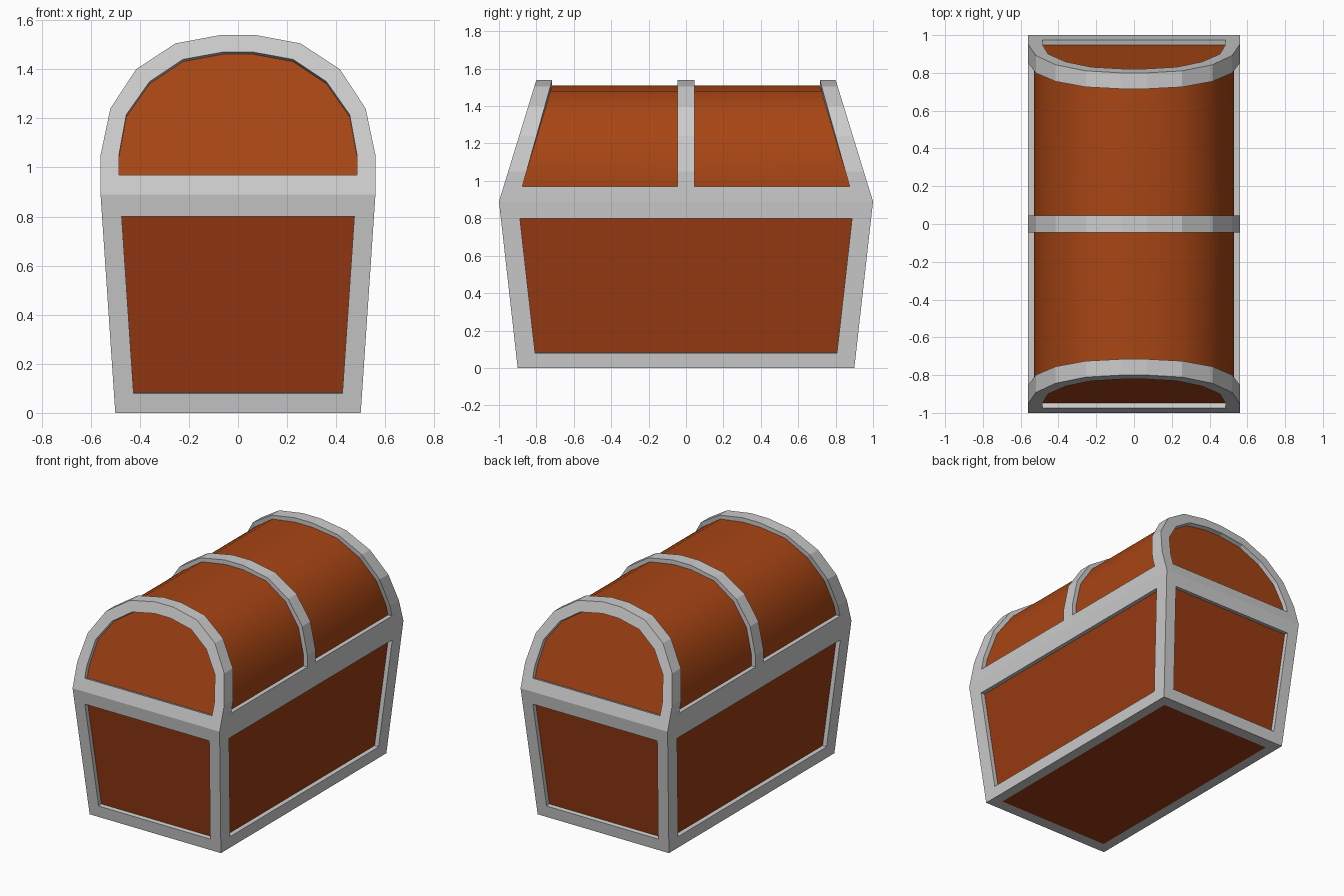
import bpy, bmesh, math
from mathutils import Vector, geometry

if "Cube" in bpy.data.objects:
    bpy.data.objects.remove(bpy.data.objects["Cube"])

SEAM, SINK = 0.89, 0.03


def build(name, faces, color=None, smooth=False):
    bm = bmesh.new()
    for pts in faces:
        bm.faces.new([bm.verts.new(p) for p in pts])
    bmesh.ops.remove_doubles(bm, verts=bm.verts[:], dist=0.0005)
    me = bpy.data.meshes.new(name)
    bm.to_mesh(me)
    bm.free()
    ob = bpy.data.objects.new(name, me)
    bpy.context.collection.objects.link(ob)
    if color:
        mat = bpy.data.materials.new(name + "_wood")
        mat.diffuse_color = color
        mat.use_nodes = True
        mat.node_tree.nodes["Principled BSDF"].inputs["Base Color"].default_value = mat.diffuse_color
        me.materials.append(mat)
    if smooth:
        bpy.ops.object.select_all(action='DESELECT')
        ob.select_set(True)
        bpy.context.view_layer.objects.active = ob
        bpy.ops.object.shade_smooth_by_angle(angle=math.radians(35))
    return ob


def turn(pts, s):
    # half turn about z when s is -1
    return [Vector((s * p[0], s * p[1], p[2])) for p in pts]


def panel(frame, wood, outer, inner, depth):
    # flat border, recess walls and sunken board
    n = geometry.normal(inner)
    sunk = [p - n * depth for p in inner]
    for i in range(len(outer)):
        j = (i + 1) % len(outer)
        frame.append([outer[i], outer[j], inner[j], inner[i]])
        if depth:
            frame.append([inner[i], inner[j], sunk[j], sunk[i]])
    wood.append(sunk)


# Tapered base: border frame and recessed boards
def half_x(z):
    return 0.5 + 0.06 * z / SEAM


def half_y(z):
    return 0.9 + 0.1 * z / SEAM


def base_side(along_x, z0, z1, edge):
    if along_x:
        return [(k * (half_x(z) - edge), -half_y(z), z)
                for k, z in ((-1, z0), (1, z0), (1, z1), (-1, z1))]
    return [(half_x(z), k * (half_y(z) - edge), z)
            for k, z in ((-1, z0), (1, z0), (1, z1), (-1, z1))]


base_frame, base_boards = [], []
for s in (1, -1):
    for along_x, edge in ((True, 0.08), (False, 0.102)):
        panel(base_frame, base_boards,
              turn(base_side(along_x, 0, SEAM, 0), s),
              turn(base_side(along_x, 0.08, 0.80, edge), s), SINK)


def floor(x, y):
    return [Vector(p) for p in ((-x, -y, 0), (-x, y, 0), (x, y, 0), (x, -y, 0))]


panel(base_frame, base_boards, floor(0.5, 0.9), floor(0.43, 0.82), 0)


# Arched lid profiles (x, z), mirrored over the top
def arch(half):
    return half + [(-x, z) for x, z in reversed(half)]


rim = arch([(.56, .97), (.56, 1.05), (.52, 1.24), (.415, 1.4), (.255, 1.505), (.068, 1.54)])
skin = arch([(.53, .97), (.53, 1.05), (.492, 1.227), (.394, 1.377), (.246, 1.48), (.066, 1.51)])
end_in = arch([(.485, .97), (.485, 1.05), (.455, 1.215), (.36, 1.35), (.225, 1.44), (.062, 1.47)])


def y_end(z):
    return -1 + (z - SEAM) * 0.2 / 0.65


def y_in(z):
    return -0.875 + (z - 0.97) * 0.28


def y_mid(z):
    return -0.045


def pt(profile, i, y):
    # depth follows the rim height, so skin and rim line up
    return (profile[i][0], y(rim[i][1]), profile[i][1])


def strip(profile, ya, yb):
    return [[pt(profile, i, ya), pt(profile, i, yb), pt(profile, i + 1, yb), pt(profile, i + 1, ya)]
            for i in range(len(profile) - 1)]


lid_frame, lid_skin, lid_ends = [], [], []
for s in (1, -1):
    # End arches
    outer = [(-.56, SEAM), (.56, SEAM)] + rim[1:-1]
    inner = [end_in[-1]] + end_in[:-1]
    panel(lid_frame, lid_ends,
          turn([(x, y_end(z), z) for x, z in outer], s),
          turn([(x, y_end(z), z) for x, z in inner], s), SINK)
    # Side rail under the arch
    half = [[(.56, -1, SEAM), (.56, 1, SEAM), (.56, -y_end(.97), .97), (.56, y_end(.97), .97)]]
    # End band and the walls of the recess
    half += strip(rim, y_end, y_in)
    for i in range(len(rim) - 1):
        for y, step in ((y_in, 1), (y_mid, -1)):
            half.append([pt(skin, i, y), pt(skin, i + 1, y), pt(rim, i + 1, y), pt(rim, i, y)][::step])
    n = len(rim) - 1
    half.append([pt(skin, 0, y_in), pt(rim, 0, y_in), pt(rim, 0, y_mid), pt(skin, 0, y_mid)])
    half.append([pt(rim, n, y_in), pt(skin, n, y_in), pt(skin, n, y_mid), pt(rim, n, y_mid)])
    lid_frame += [turn(f, s) for f in half]
    # Curved boards
    lid_skin += [turn(f, s) for f in strip(skin, y_in, y_mid)]

# Middle band
lid_frame += strip(rim, y_mid, lambda z: 0.045)

DARK = (0.31, 0.042, 0.006, 1)
LIGHT = (0.39, 0.06, 0.007, 1)
build("base_frame", base_frame)
build("base_boards", base_boards, DARK)
build("lid_frame", lid_frame)
build("lid_end_boards", lid_ends, LIGHT)
build("lid_curved_boards", lid_skin, LIGHT, smooth=True)
